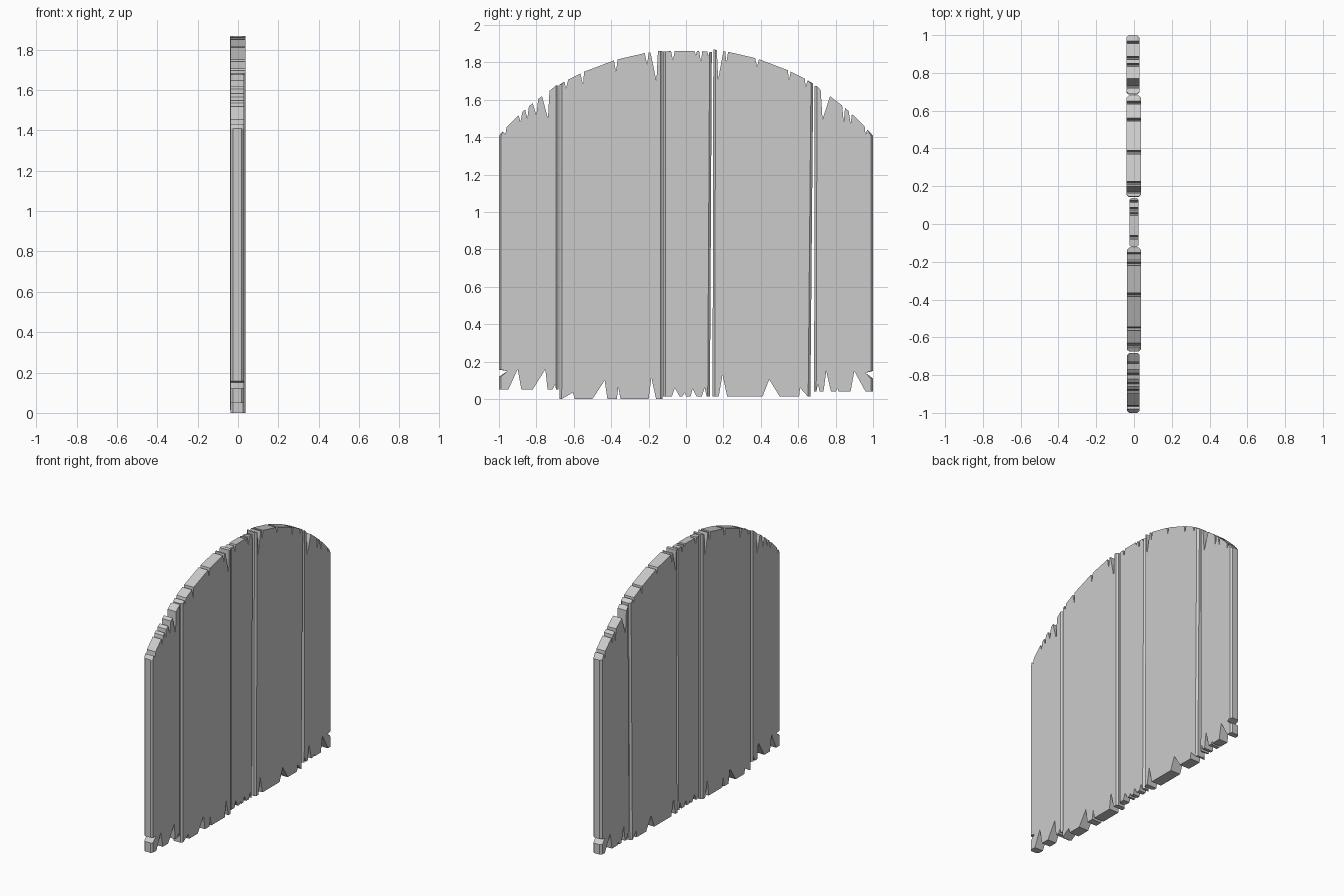
import bpy, bmesh, math

R, PEAK, C = 1.317, 1.868, 0.012   # crown radius, crown height, edge chamfer


def crown(y):
    return PEAK - R + math.sqrt(R * R - y * y)


def plank(name, x0, x1, bottom_y, top_y, z0, low, high, left_nick=None, right_nick=None, lift=0):
    """Chamfered board; notches are (mouth start, tip y, mouth end, tip z)."""
    pts = [(bottom_y[0], z0, 1)]
    for a, t, b, z in low:
        pts += [(a, z0, 0), (t, z, 0), (b, z0, 0)]
    pts.append((bottom_y[1], z0, -1))
    if right_nick:
        za, tip, zt, zb = right_nick
        pts += [(bottom_y[1], za, -1), (tip, zt, 0), (bottom_y[1], zb, -1)]
    pts.append((top_y[1], crown(top_y[1]) + lift, -1))
    for a, t, b, z in reversed(high):
        pts += [(b, crown(b) + lift, 0), (t, z, 0), (a, crown(a) + lift, 0)]
    pts.append((top_y[0], crown(top_y[0]) + lift, 1))
    if left_nick:
        za, tip, zt, zb = left_nick
        pts += [(bottom_y[0], zb, 1), (tip, zt, 0), (bottom_y[0], za, 1)]

    # four layers through the thickness, outer ones inset on the long edges
    bm = bmesh.new()
    layers = [[bm.verts.new((x, y + s * inset, z)) for y, z, s in pts]
              for x, inset in ((x0, C), (x0 + C, 0), (x1 - C, 0), (x1, C))]
    n = len(pts)
    for a, b in zip(layers, layers[1:]):
        for i in range(n):
            j = (i + 1) % n
            bm.faces.new((a[i], a[j], b[j], b[i]))
    bm.faces.new(layers[0][::-1])
    bm.faces.new(layers[-1])
    bmesh.ops.recalc_face_normals(bm, faces=bm.faces)
    me = bpy.data.meshes.new(name)
    bm.to_mesh(me)
    bm.free()
    bpy.context.collection.objects.link(bpy.data.objects.new(name, me))


# outer left board
plank("plank_outer_left", -0.037, 0.03, (-1, -0.682), (-1, -0.682), 0.05,
      [(-0.95, -0.90, -0.88, 0.16), (-0.82, -0.752, -0.74, 0.16), (-0.715, -0.70, -0.695, 0.08)],
      [(-0.98, -0.965, -0.96, 1.415), (-0.895, -0.885, -0.875, 1.48), (-0.86, -0.848, -0.84, 1.50),
       (-0.82, -0.80, -0.79, 1.52), (-0.77, -0.738, -0.73, 1.50)],
      left_nick=(0.12, -0.955, 0.15, 0.157))

# left wide board
plank("plank_left", -0.037, 0.037, (-0.676, -0.125), (-0.676, -0.125), 0.0,
      [(-0.665, -0.605, -0.595, 0.035), (-0.50, -0.435, -0.42, 0.10), (-0.37, -0.362, -0.35, 0.065),
       (-0.20, -0.185, -0.16, 0.115)],
      [(-0.65, -0.642, -0.63, 1.66), (-0.565, -0.55, -0.545, 1.68), (-0.385, -0.375, -0.365, 1.75),
       (-0.22, -0.208, -0.20, 1.785), (-0.19, -0.158, -0.15, 1.70)])

# thin middle board
plank("plank_middle", -0.025, 0.025, (-0.122, 0.128), (-0.122, 0.138), 0.015,
      [(-0.075, -0.06, -0.035, 0.06), (-0.02, -0.005, 0.0, 0.035), (0.025, 0.035, 0.055, 0.055),
       (0.085, 0.10, 0.11, 0.06)],
      [(-0.08, -0.07, -0.06, 1.81), (0.045, 0.052, 0.06, 1.84), (0.07, 0.08, 0.087, 1.80),
       (0.115, 0.12, 0.126, 1.83)], lift=-0.005)

# right wide board
plank("plank_right", -0.04, 0.037, (0.142, 0.665), (0.146, 0.68), 0.015,
      [(0.175, 0.195, 0.22, 0.13), (0.41, 0.445, 0.50, 0.105), (0.605, 0.61, 0.65, 0.06)],
      [(0.165, 0.172, 0.20, 1.71), (0.21, 0.216, 0.225, 1.80), (0.37, 0.38, 0.39, 1.775),
       (0.545, 0.55, 0.56, 1.70), (0.635, 0.64, 0.65, 1.67)], lift=0.008)

# outer right board
plank("plank_outer_right", -0.04, 0.028, (0.685, 1), (0.688, 1), 0.04,
      [(0.695, 0.705, 0.715, 0.08), (0.735, 0.75, 0.775, 0.15), (0.80, 0.81, 0.815, 0.06),
       (0.88, 0.90, 0.96, 0.15)],
      [(0.72, 0.73, 0.77, 1.495), (0.835, 0.843, 0.85, 1.48), (0.87, 0.88, 0.887, 1.47),
       (0.955, 0.96, 0.97, 1.415)],
      right_nick=(0.11, 0.96, 0.14, 0.15))
